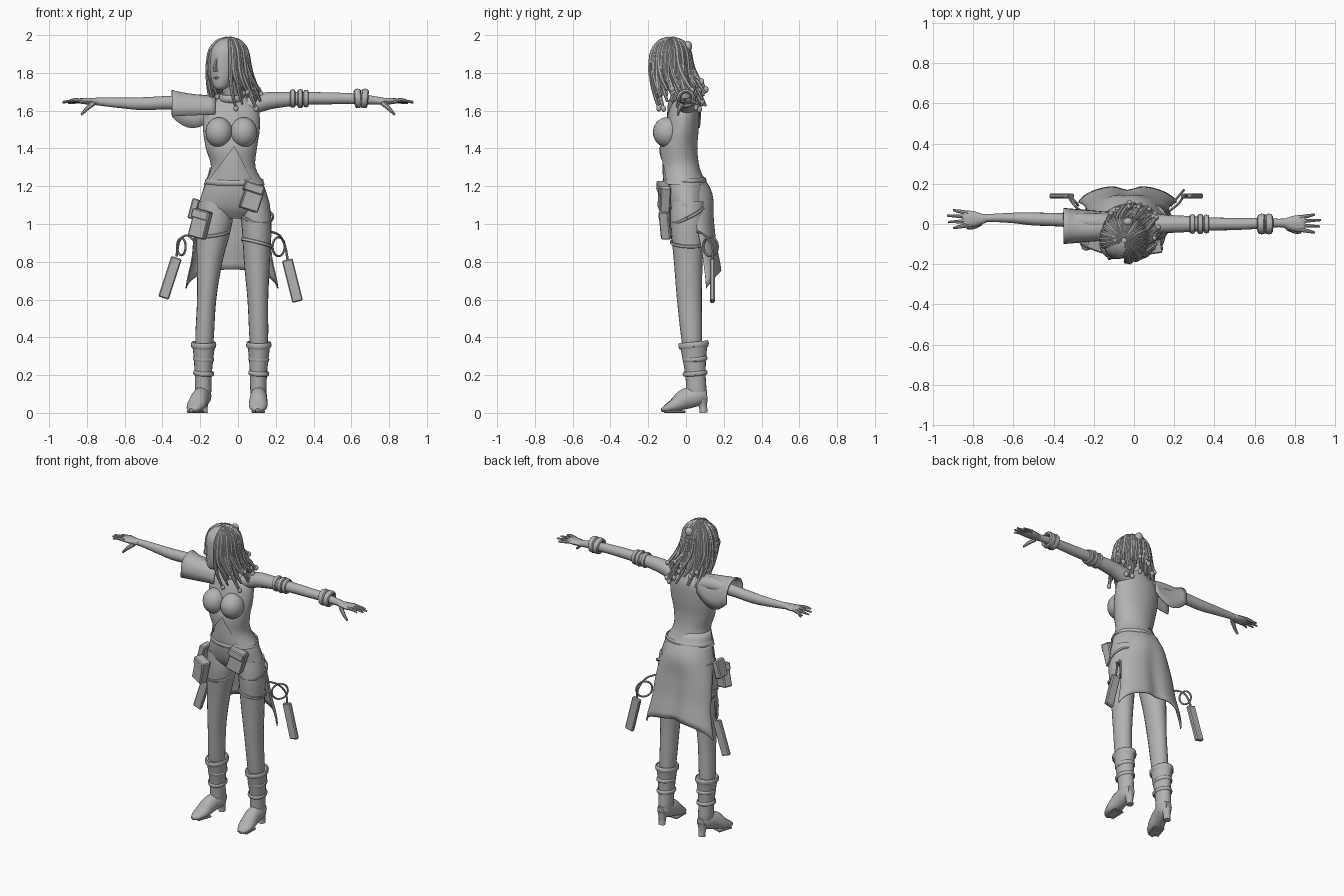
import bpy, bmesh, math, random
from mathutils import Vector, Euler

if "Cube" in bpy.data.objects:
    bpy.data.objects.remove(bpy.data.objects["Cube"])
random.seed(4)
rad = math.radians

grey = bpy.data.materials.new("plain_grey")
grey.diffuse_color = (0.45, 0.45, 0.45, 1)
grey.use_nodes = True
grey.node_tree.nodes["Principled BSDF"].inputs["Base Color"].default_value = grey.diffuse_color


def finish(name, bm, angle=40):
    bmesh.ops.recalc_face_normals(bm, faces=bm.faces[:])
    me = bpy.data.meshes.new(name)
    bm.to_mesh(me)
    bm.free()
    me.materials.append(grey)
    for p in me.polygons:
        p.use_smooth = True
    me.set_sharp_from_angle(angle=rad(angle))
    ob = bpy.data.objects.new(name, me)
    bpy.context.collection.objects.link(ob)
    return ob


def spline(rows, steps):
    rows = [list(r) + [r[3]] * (5 - len(r)) for r in rows]
    out = []
    for i in range(len(rows) - 1):
        a, b, c, d = rows[max(i - 1, 0)], rows[i], rows[i + 1], rows[min(i + 2, len(rows) - 1)]
        for s in range(steps):
            t = s / steps
            out.append([.5 * (2 * q + (r - p) * t + (2 * p - 5 * q + 4 * r - w) * t * t
                              + (3 * q - p - 3 * r + w) * t ** 3) for p, q, r, w in zip(a, b, c, d)])
    return out + [rows[-1]]


def sweep(name, rows, n=16, u=(0, 0, 1), steps=4, axis=None):
    """Skin along rows (x, y, z, radius across u, radius along u)."""
    pts = spline(rows, steps)
    bm, rings, u = bmesh.new(), [], Vector(u)
    for i, p in enumerate(pts):
        c = Vector(p[:3])
        t = Vector(axis) if axis else Vector(pts[min(i + 1, len(pts) - 1)][:3]) - Vector(pts[max(i - 1, 0)][:3])
        s = t.cross(u).normalized()
        w = s.cross(t).normalized()
        ra, rb = max(p[3], .002), max(p[4], .002)
        rings.append([bm.verts.new(c + s * ra * math.cos(2 * math.pi * k / n) + w * rb * math.sin(2 * math.pi * k / n))
                      for k in range(n)])
    for a, b in zip(rings, rings[1:]):
        for k in range(n):
            bm.faces.new((a[k], a[k - 1], b[k - 1], b[k]))
    bm.faces.new(rings[0])
    bm.faces.new(rings[-1])
    return finish(name, bm)


def upright(name, rows, n=28):
    return sweep(name, rows, n, (0, 1, 0), 4, (0, 0, 1))


def sheet(name, f, nu, nv, thick=.006):
    bm = bmesh.new()
    g = [[bm.verts.new(f(i / nu, j / nv)) for j in range(nv + 1)] for i in range(nu + 1)]
    for i in range(nu):
        for j in range(nv):
            bm.faces.new((g[i][j], g[i + 1][j], g[i + 1][j + 1], g[i][j + 1]))
    ob = finish(name, bm)
    ob.modifiers.new("thickness", 'SOLIDIFY').thickness = thick
    return ob


def hoop(name, c, rx, ry, r, rot=(0, 0, 0), h=None):
    e, rows = Euler([rad(a) for a in rot]).to_matrix(), []
    for k in range(17):
        a = k * math.pi / 8
        rows.append((*(Vector(c) + e @ Vector((rx * math.cos(a), ry * math.sin(a), 0))), r, h or r))
    return sweep(name, rows, 8, e @ Vector((0, 0, 1)), 2)


def ball(name, c, size, rot=(0, 0, 0)):
    bm = bmesh.new()
    bmesh.ops.create_uvsphere(bm, u_segments=24, v_segments=14, radius=1)
    ob = finish(name, bm)
    ob.location, ob.scale, ob.rotation_euler = c, size, [rad(a) for a in rot]
    return ob


def box(name, c, size, rot=(0, 0, 0), bevel=.006):
    bm = bmesh.new()
    bmesh.ops.create_cube(bm, size=1)
    bmesh.ops.scale(bm, vec=size, verts=bm.verts)
    bmesh.ops.bevel(bm, geom=bm.edges[:], offset=bevel, segments=1, affect='EDGES')
    ob = finish(name, bm, 30)
    ob.location, ob.rotation_euler = c, [rad(a) for a in rot]
    return ob


# Trunk: belly and hips, then a jacket cut open below the bust
upright("belly_and_hips", [(-.03, -.035, 1.42, .11, .085), (-.025, -.03, 1.3, .11, .094), (-.02, -.01, 1.22, .15, .11),
                           (-.02, 0, 1.15, .175, .11), (-.02, .01, 1.08, .185, .095), (-.02, .015, 1.03, .1, .06)])
jacket = upright("jacket", [(-.03, -.01, 1.69, .05, .05), (-.03, -.005, 1.65, .1, .062), (-.035, -.01, 1.6, .145, .08),
                            (-.035, -.025, 1.5, .15, .092), (-.035, -.04, 1.4, .135, .1), (-.025, -.03, 1.3, .118, .102),
                            (-.02, -.012, 1.21, .162, .12)], 40)
bm = bmesh.new()
bm.from_mesh(jacket.data)
for slope in (-.76, .52):
    bmesh.ops.bisect_plane(bm, geom=bm.verts[:] + bm.edges[:] + bm.faces[:], plane_co=(-.02, 0, 1.41), plane_no=(1, 0, slope))
cut = []
for f in bm.faces:
    c = f.calc_center_median()
    d = 1.41 - c.z
    if (c.y < -.03 and -.76 * d < c.x + .02 < .52 * d) or f.normal.z < -.9:
        cut.append(f)
bmesh.ops.delete(bm, geom=cut, context='FACES')
bm.to_mesh(jacket.data)
bm.free()
for x in (-.1, .03):
    ball("bust", (x, -.1, 1.485), (.072, .075, .08))
hoop("belt", (-.02, -.01, 1.225), .15, .112, .006, (4, 0, 0), .014)
hoop("collar", (-.035, -.02, 1.67), .06, .055, .01, (10, 0, 0), .02)


# Long coat tail wrapped around the back
def coat(u, v):
    s = 2 * v - 1
    row = spline([(.118, .1, -.03, 105, 0), (.165, .145, 0, 92, 0), (.2, .105, .05, 86, 0), (.215, .09, .08, 84, 0), (.25, .105, .09, 80, 0)], 4)
    rx, ry, cy, ang = row[round(u * 16)][:4]
    a = rad(ang) * s
    x = rx * math.sin(a)
    z = 1.3 - u * (.54 + .1 * s * s)
    return (x - .032, cy + ry * math.cos(a) - .025 * u * math.exp(-(x / .05) ** 2), z)


sheet("coat_tail", coat, 16, 24)


# Draped cape sleeve on one shoulder
def sleeve(u, v):
    a = math.pi * v
    return (-.12 - .23 * u, -.01 - (.07 + .02 * u) * math.cos(a),
            1.58 - .01 * u + (.1 + .04 * u) * max(math.sin(a), 0) ** .6 - .09 * v ** 3 * (1 - u) * u * 3)


sheet("cape_sleeve", sleeve, 8, 16)

# Arms
sweep("arm", [(-.08, 0, 1.62, .05, .045), (-.2, .01, 1.64, .045, .045), (-.35, .02, 1.643, .034, .036), (-.5, .025, 1.637, .032, .034),
              (-.6, .03, 1.64, .026, .029), (-.72, .03, 1.647, .02, .022), (-.77, .025, 1.65, .026, .018)])
sweep("arm", [(.05, 0, 1.62, .055, .05), (.15, 0, 1.65, .046, .047), (.25, 0, 1.66, .041, .04), (.35, 0, 1.665, .034, .034),
              (.5, 0, 1.665, .03, .031), (.62, .003, 1.663, .027, .028), (.72, .005, 1.655, .021, .022), (.77, .003, 1.65, .026, .018)])
for x, r in ((.29, .04), (.33, .042), (.36, .038)):
    hoop("rolled_sleeve", (x, 0, 1.664), r, r, .009, (0, 90, 0), .014)
for x, tilt in ((.635, 85), (.67, 95)):
    hoop("wrist_band", (x, 0, 1.665), .04, .04, .012, (0, tilt, 0), .02)

# Hands
for s, y in ((-1, .025), (1, .003)):
    sweep("palm", [(s * .74, y, 1.65, .02, .018), (s * .79, y, 1.65, .037, .018), (s * .835, y, 1.652, .042, .014), (s * .85, y, 1.652, .036, .009)], 12)
    for i, (dy, tip) in enumerate(((-.034, .9), (-.011, .925), (.012, .93), (.033, .9))):
        sweep("finger", [(s * .825, y + dy * .9, 1.653, .011), (s * .87, y + dy * 1.15, 1.657 - .004 * i, .009),
                         (s * tip, y + dy * 1.35, 1.65 - .003 * i, .005)], 8)
    sweep("thumb", [(s * .765, y - .02, 1.64, .015), (s * .8, y - .04, 1.61, .011), (s * .83, y - .045, 1.578, .006)], 8)

# Legs and heeled boots
upright("leg", [(-.12, .012, 1.12, .09, .09), (-.125, .008, 1.0, .094, .09), (-.15, .012, .8, .068, .076), (-.166, .018, .6, .051, .066),
                (-.177, .03, .4, .049, .056), (-.183, .04, .25, .04, .045)], 20)
upright("leg", [(.08, .012, 1.12, .085, .09), (.098, .008, 1.0, .08, .09), (.1, .012, .8, .069, .076), (.105, .018, .6, .055, .066),
                (.11, .03, .4, .05, .056), (.112, .04, .25, .04, .045)], 20)
for x, toe in ((-.182, -.065), (.11, -.005)):
    upright("boot_shaft", [(x, .04, .37, .062, .076), (x, .043, .3, .053, .064), (x - .002, .05, .2, .045, .054),
                           (x - .002, .055, .12, .043, .053), (x, .055, .06, .035, .045)], 20)
    sweep("boot_foot", [(x, .108, .09, .025, .03), (x, .07, .09, .042, .05), (x + toe * .3, 0, .075, .046, .055),
                        (x + toe * .6, -.06, .04, .05, .036), (x + toe * .85, -.105, .022, .036, .02), (x + toe, -.127, .014, .012, .01)], 16)
    sweep("boot_heel", [(x, .082, .08, .034, .034), (x, .09, .035, .022, .022), (x, .093, 0, .022, .022)], 12, (0, 1, 0))
    box("boot_sole", (x + toe * .65, -.06, .006), (.07, .1, .012), (0, 0, math.degrees(math.atan2(toe, .2))), .004)
    hoop("boot_cuff", (x, .04, .36), .062, .076, .005, (6, 0, 0), .016)
    for z in (.21, .285):
        hoop("boot_strap", (x, .048, z), .05, .06, .006, (5, 4, 0), .012)

# Pouches, thigh straps, hanging cases
box("hip_pouch", (.075, -.115, 1.14), (.1, .055, .14), (0, 18, 8))
box("pouch_flap", (.082, -.12, 1.19), (.106, .062, .05), (0, 18, 8))
box("hip_pouch", (-.2, -.1, 1.0), (.09, .055, .15), (0, 15, -20))
box("pouch_flap", (-.193, -.102, 1.05), (.096, .062, .05), (0, 15, -20))
box("small_pouch", (-.235, -.02, 1.08), (.04, .08, .11), (0, 15, 0))
hoop("thigh_strap", (.098, .008, 1.05), .09, .095, .005, (26, 12, 0), .009)
hoop("thigh_strap", (.1, .008, .9), .082, .088, .005, (-3, 14, 0), .009)
hoop("thigh_strap", (-.132, .008, .95), .088, .09, .005, (8, -8, 0), .009)
box("hanging_case", (-.36, .14, .715), (.058, .025, .225), (0, 18, 0))
box("hanging_case", (.288, .14, .7), (.058, .025, .23), (0, -14, 0))
hoop("case_ring", (.215, .13, .88), .05, .05, .006, (90, 0, 50))
sweep("case_cord", [(-.22, .06, .9, .006), (-.27, .07, .94, .006), (-.31, .11, .91, .006), (-.325, .14, .83, .007)], 8, (1, .2, .1))
hoop("case_ring", (-.3, .12, .88), .035, .045, .006, (90, 0, -50))
sweep("case_cord", [(.17, .06, .96, .006), (.22, .1, .94, .006), (.25, .14, .88, .006), (.262, .14, .81, .007)], 8, (1, .2, .1))

# Neck and head, turned to one side
sweep("neck", [(-.03, -.005, 1.62, .05, .05), (-.04, -.03, 1.7, .042, .045), (-.055, -.06, 1.8, .042, .045)], 16, (0, 1, 0))
head = [upright("head", [(0, -.065, -.145, .015, .015), (0, -.052, -.125, .04, .045), (0, -.032, -.07, .066, .072), (0, -.012, 0, .079, .093),
                         (0, -.005, .07, .075, .09), (0, 0, .115, .045, .055), (0, 0, .13, .01, .01)], 24),
        sweep("nose", [(0, -.1, .02, .007, .006), (0, -.112, -.025, .01, .012), (0, -.106, -.045, .014, .008)], 8, (0, 1, 0)),
        sweep("lips", [(-.022, -.094, -.08, .004), (0, -.103, -.08, .008), (.022, -.094, -.08, .004)], 8)]
for ob in head:
    ob.location, ob.rotation_euler = (-.06, -.075, 1.855), (0, 0, rad(-33))

# Hair: an open cap plus rope-like strands hanging from the crown
C = Vector((-.05, -.08, 1.865))
face_dir = Vector((-.545, -.839, 0))
cap = bmesh.new()
bmesh.ops.create_uvsphere(cap, u_segments=32, v_segments=18, radius=1)
bmesh.ops.delete(cap, context='FACES', geom=[f for f in cap.faces if f.calc_center_median().z < -.75 or
                 (f.calc_center_median().dot(face_dir) > .55 and f.calc_center_median().z < .6)])
ob = finish("hair_cap", cap)
ob.location, ob.scale = C, (.102, .106, .122)
face_a = math.atan2(face_dir.y, face_dir.x)
for count, R, low, high in ((42, .108, 1.6, 1.72), (28, .092, 1.66, 1.76)):
    for i in range(count):
        off = rad(40) + (2 * math.pi - rad(80)) * i / (count - 1)
        a = face_a + off + random.uniform(-.04, .04)
        d, end, r = Vector((math.cos(a), math.sin(a), 0)), random.uniform(low, high), random.uniform(.009, .013)
        rows = [(*(C + d * R * math.cos(rad(e)) + Vector((0, 0, .122 * math.sin(rad(e))))), r * k)
                for e, k in ((82, .5), (55, .9), (28, 1), (0, 1))]
        spread, side = random.uniform(.0, .03), random.uniform(-.02, .02)
        for t in (.35, .7, 1):
            p = C + d * (R + spread * t) + Vector((.045, .05, 0)) * t * t + Vector((-d.y, d.x, 0)) * side * t
            rows.append((p.x, p.y, C.z + (end - C.z) * t, r * (1.1 - .45 * t ** 3)))
        sweep("hair_strand", rows, 7, (-d.y, d.x, 0), 3)
        if i % 3 == 0:
            ball("hair_bead", rows[-1][:3], (.013, .013, .017))
ball("hair_knot", (-.03, .01, 1.94), (.026, .022, .03))
